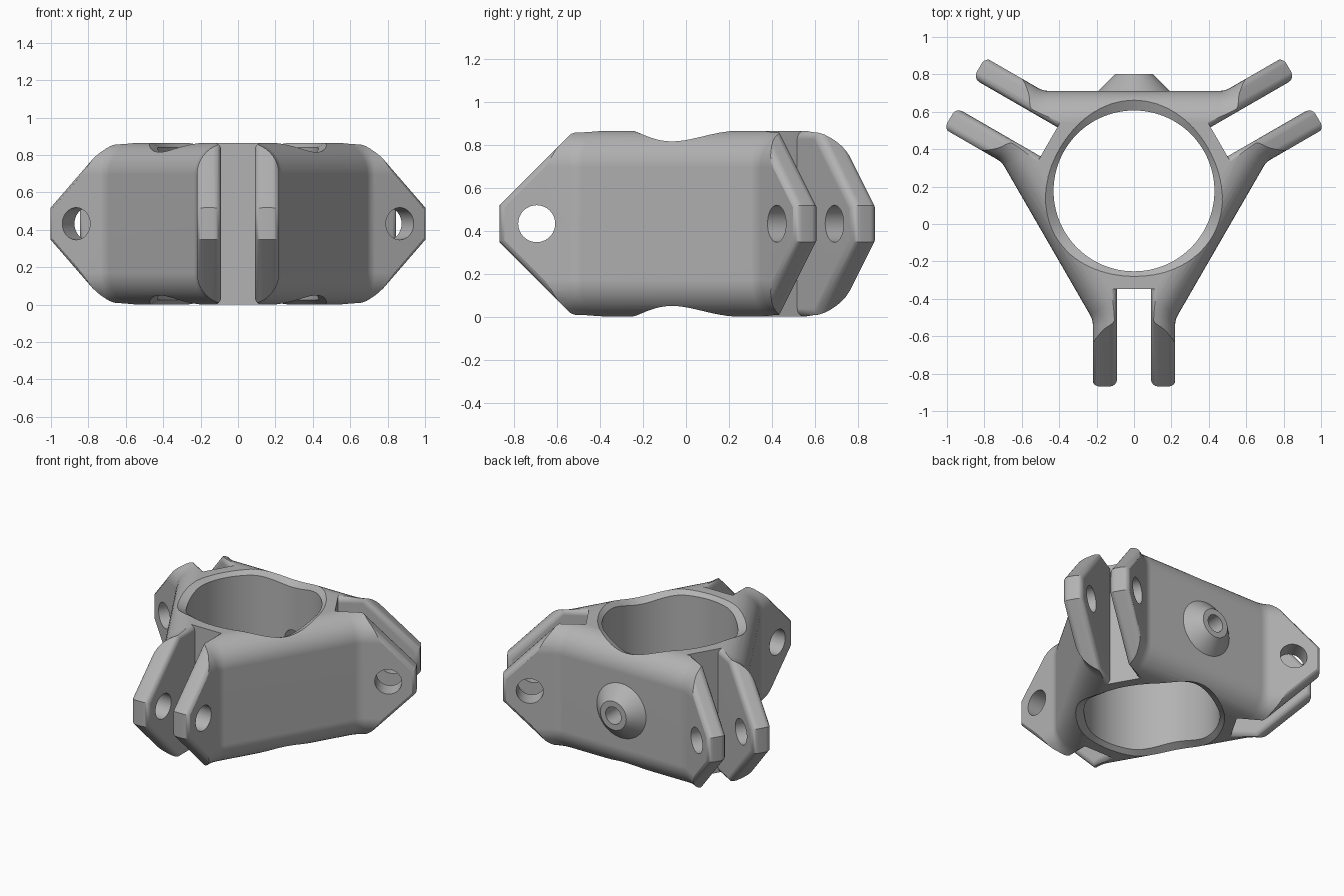
import bpy
import bmesh
from math import sin, cos, tan, pi, radians, sqrt
from mathutils import Matrix, Vector

if "Cube" in bpy.data.objects:
    bpy.data.objects.remove(bpy.data.objects["Cube"], do_unlink=True)

# Main dimensions, measured from the axis of the bore
H = 0.865          # height
WALL = 0.535       # axis to side wall
HALF = 0.22        # half width of a lug pair
GAP = 0.09         # half width of the slot between lugs
TIP = 1.046        # axis to lug tip
BORE = 0.43
ROUND = 0.17       # rounding of the outer top and bottom edges
CENTRE_Y = 0.177
ARMS = [radians(a) for a in (30, 150, 270)]
WALLS = [radians(a) for a in (90, 210, 330)]


def loft(bm, rings):
    """Closed solid through rings with equal point counts."""
    loops = [[bm.verts.new(p) for p in ring] for ring in rings]
    n = len(loops[0])
    for low, high in zip(loops, loops[1:]):
        for i in range(n):
            j = (i + 1) % n
            bm.faces.new((low[i], low[j], high[j], high[i]))
    bm.faces.new(loops[0][::-1])
    bm.faces.new(loops[-1])
    bmesh.ops.recalc_face_normals(bm, faces=bm.faces[:])


def make_object(name, bm):
    bmesh.ops.recalc_face_normals(bm, faces=bm.faces[:])
    mesh = bpy.data.meshes.new(name)
    bm.to_mesh(mesh)
    bm.free()
    obj = bpy.data.objects.new(name, mesh)
    bpy.context.collection.objects.link(obj)
    return obj


def combine(obj, other, operation):
    """Apply a boolean and discard the helper object."""
    other.hide_render = True
    mod = obj.modifiers.new("cut", 'BOOLEAN')
    mod.operation = operation
    mod.solver = 'EXACT'
    mod.object = other
    bpy.context.view_layer.update()
    graph = bpy.context.evaluated_depsgraph_get()
    mesh = bpy.data.meshes.new_from_object(obj.evaluated_get(graph))
    obj.modifiers.clear()
    obj.data = mesh
    bpy.data.objects.remove(other, do_unlink=True)


def around(points, z):
    """Repeat (u, v) points of one arm on all three arms."""
    return [Matrix.Rotation(a, 3, 'Z') @ Vector((u, v, z))
            for a in ARMS for u, v in points]


def arm_outline(inset):
    """One arm of the plan, with a concave blend where it meets the walls."""
    half, wall, r = HALF - inset, WALL - inset, 0.11 + inset
    cu = 2 * wall - sqrt(3) * half + r * tan(pi / 12)
    side = []
    for k in range(6):
        phi = radians(90 - 6 * k)
        side.append((cu - r * cos(phi), half + r - r * sin(phi)))
    side.insert(0, (1.2, half))
    return [(u, -v) for u, v in reversed(side)] + side


# Rounded hub with three solid arms
steps = [radians(9 * k) for k in range(11)]
levels = [(ROUND * (1 - sin(t)), ROUND * (1 - cos(t))) for t in steps]
levels += [(i, H - z) for i, z in reversed(levels)]
bm = bmesh.new()
loft(bm, [around(arm_outline(i), z) for i, z in levels])
hub = make_object("three_way_clamp_hub", bm)

# Envelope that leaves a slot in every arm
root = [(0.69, -0.45), (0.69, -0.125), (0.525, -0.125),
        (0.525, 0.125), (0.69, 0.125), (0.69, 0.45)]
bm = bmesh.new()
loft(bm, [around(root, -0.1), around(root, H + 0.1)])
envelope = make_object("envelope", bm)

# Pointed lug plates with rounded rims, in pairs
lo, hi, rise = -0.001, H + 0.001, 0.348
profile = [(0.45, lo), (TIP - rise, lo), (TIP, lo + rise),
           (TIP, hi - rise), (TIP - rise, hi), (0.45, hi)]
plates = bmesh.new()
for a in ARMS:
    for side in (-1, 1):
        bm = bmesh.new()
        loft(bm, [[(u, side * v, z) for u, z in profile]
                  for v in (GAP, HALF + 0.004)])
        rims = [e for e in bm.edges
                if abs(e.verts[0].co.y - e.verts[1].co.y) < 1e-5]
        bmesh.ops.bevel(bm, geom=rims, offset=0.04, offset_type='OFFSET',
                        segments=4, profile=0.5, affect='EDGES')
        bm.transform(Matrix.Rotation(a, 4, 'Z'))
        temp = bpy.data.meshes.new("plate")
        bm.to_mesh(temp)
        bm.free()
        plates.from_mesh(temp)
        bpy.data.meshes.remove(temp)
combine(envelope, make_object("lug_plates", plates), 'UNION')
combine(hub, envelope, 'INTERSECT')

# Conical boss on the back wall
lie_back = Matrix.Rotation(-pi / 2, 4, 'X')
bm = bmesh.new()
bmesh.ops.create_cone(bm, cap_ends=True, segments=48, radius1=0.225,
                      radius2=0.1, depth=0.125,
                      matrix=Matrix.Translation((0, 0.5625, H / 2)) @ lie_back)
combine(hub, make_object("boss", bm), 'UNION')


# Bore with a chamfer that follows the wavy rim
def rim(t):
    r = 0.471 + 0.014 * cos(3 * (t - pi / 2))
    off = WALL - max(r * cos(t - w) for w in WALLS)
    run = max(0, ROUND - off)
    return r, H - ROUND + sqrt(ROUND ** 2 - run ** 2)


def bore_ring(kind, top):
    ring = []
    for k in range(96):
        t = 2 * pi * k / 96
        r, z = rim(t)
        slope = 0.025 / (r - BORE)
        if kind == "wall":
            r, z = BORE, z - 0.025
        else:
            r, z = r + 0.05, z + 0.05 * slope
            if kind == "end":
                z = H + 0.2
        ring.append((r * cos(t), r * sin(t), z if top else H - z))
    return ring


kinds = ["end", "flare", "wall"]
bm = bmesh.new()
loft(bm, [bore_ring(k, False) for k in kinds]
     + [bore_ring(k, True) for k in reversed(kinds)])
combine(hub, make_object("bore", bm), 'DIFFERENCE')

# Pin holes through the lugs and the screw hole through the boss
bm = bmesh.new()
places = [(Matrix.Rotation(a, 4, 'Z')
           @ Matrix.Translation((0.872, 0, H / 2)), 0.086, 0.6) for a in ARMS]
places.append((Matrix.Translation((0, 0.55, H / 2)), 0.06, 0.5))
for place, radius, depth in places:
    bmesh.ops.create_cone(bm, cap_ends=True, segments=48, radius1=radius,
                          radius2=radius, depth=depth, matrix=place @ lie_back)
combine(hub, make_object("pin_holes", bm), 'DIFFERENCE')

# Clean up, centre, colour and shade
bm = bmesh.new()
bm.from_mesh(hub.data)
bmesh.ops.remove_doubles(bm, verts=bm.verts[:], dist=1e-4)
bm.transform(Matrix.Translation((0, CENTRE_Y, 0)))
bm.to_mesh(hub.data)
bm.free()

grey = bpy.data.materials.new("plain grey")
grey.use_nodes = True
colour = (0.45, 0.45, 0.45, 1)
grey.diffuse_color = colour
grey.node_tree.nodes["Principled BSDF"].inputs["Base Color"].default_value = colour
hub.data.materials.clear()
hub.data.materials.append(grey)
for face in hub.data.polygons:
    face.material_index = 0

bpy.ops.object.select_all(action='DESELECT')
hub.select_set(True)
bpy.context.view_layer.objects.active = hub
bpy.ops.object.shade_smooth_by_angle(angle=radians(25))
weighted = hub.modifiers.new("even_shading", 'WEIGHTED_NORMAL')
weighted.keep_sharp = True
